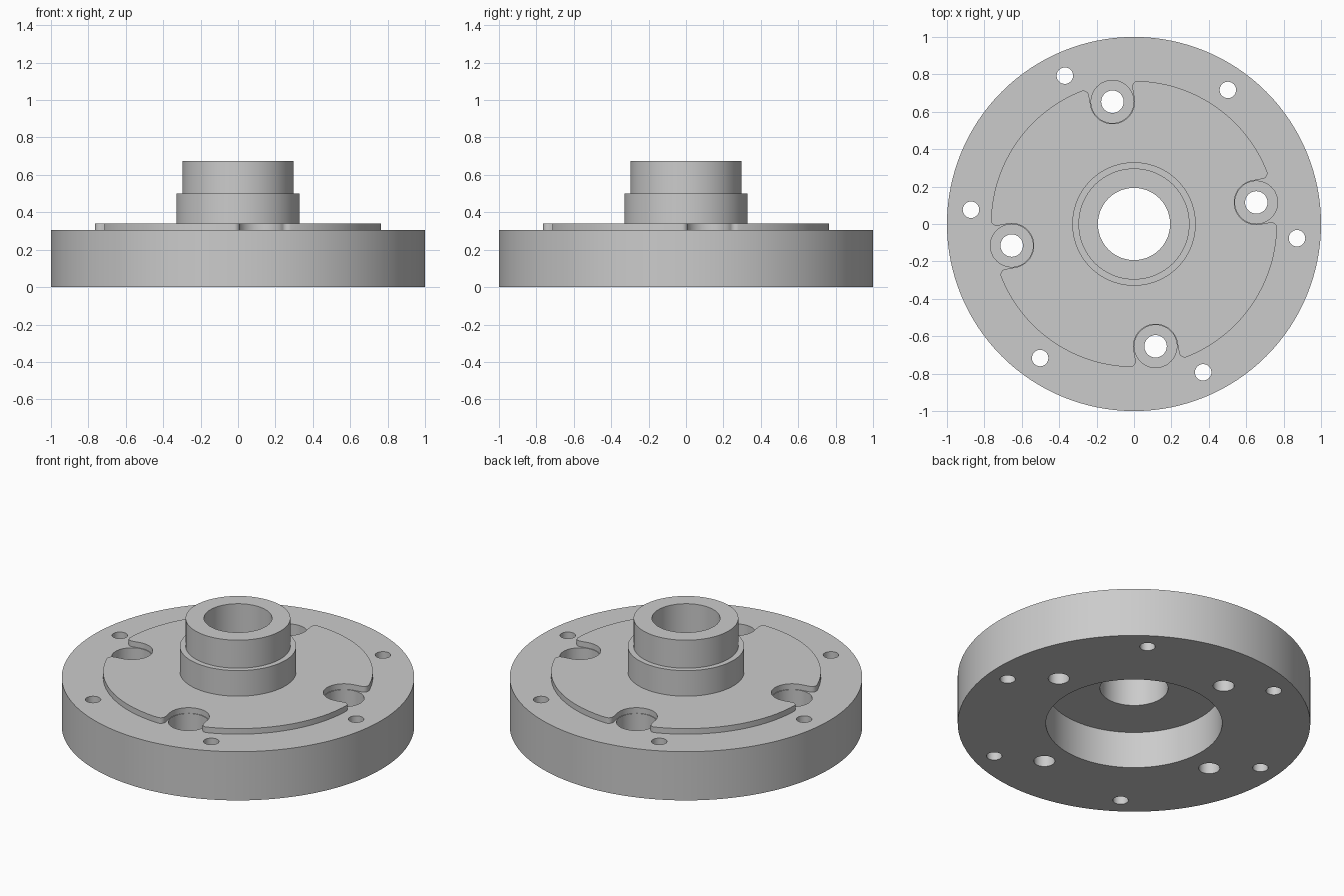
import bpy, bmesh, math
from math import sin, cos, pi, radians

if "Cube" in bpy.data.objects:
    bpy.data.objects.remove(bpy.data.objects["Cube"])


def lathe(bm, profile, x=0, y=0, n=128):
    """Closed solid of revolution from (radius, z) points, bottom to top."""
    rings = [[bm.verts.new((x + r * cos(2 * pi * i / n), y + r * sin(2 * pi * i / n), z))
              for i in range(n)] for r, z in profile]
    for a, b in zip(rings, rings[1:]):
        for i in range(n):
            j = (i + 1) % n
            bm.faces.new((a[i], a[j], b[j], b[i]))
    bm.faces.new(rings[0][::-1])
    bm.faces.new(rings[-1])


def make_object(name, bm):
    bmesh.ops.recalc_face_normals(bm, faces=bm.faces)
    mesh = bpy.data.meshes.new(name)
    bm.to_mesh(mesh)
    bm.free()
    ob = bpy.data.objects.new(name, mesh)
    bpy.context.collection.objects.link(ob)
    return ob


def boolean(target, tool, operation):
    tool.hide_render = True
    mod = target.modifiers.new(operation.title(), 'BOOLEAN')
    mod.operation = operation
    mod.solver = 'EXACT'
    mod.object = tool
    bpy.context.view_layer.objects.active = target
    bpy.ops.object.modifier_apply(modifier=mod.name)
    bpy.data.objects.remove(tool)


BOLT_R, BOLT_A = 0.664, radians(10)   # counterbored bolt circle
PIN_R, PIN_A = 0.875, radians(55)     # small hole circle
PLATE_R, SLOT_W, FILLET = 0.765, 0.118, 0.03

# Disc with stepped hub
bm = bmesh.new()
lathe(bm, [(1, 0), (1, 0.305), (0.33, 0.305), (0.33, 0.5), (0.297, 0.5), (0.297, 0.675)])
flange = make_object("flange", bm)

# Raised plate: one quarter outline = U slot, rounded corners, rim arc
cv = SLOT_W + FILLET
cu = math.sqrt((PLATE_R - FILLET) ** 2 - cv ** 2)
corner = math.atan2(cv, cu)
fillet = [(cu + FILLET * cos(a), cv + FILLET * sin(a))
          for a in (-pi / 2 + (corner + pi / 2) * i / 8 for i in range(9))]
quarter = [(u, -v) for u, v in reversed(fillet)]
quarter += [(BOLT_R + SLOT_W * cos(a), SLOT_W * sin(a))
            for a in (-pi / 2 - pi * i / 24 for i in range(25))]
quarter += fillet
rim = pi / 2 - 2 * corner
quarter += [(PLATE_R * cos(corner + rim * i / 24), PLATE_R * sin(corner + rim * i / 24))
            for i in range(1, 24)]
bm = bmesh.new()
outline = []
for k in range(4):
    t = BOLT_A + k * pi / 2
    outline += [bm.verts.new((u * cos(t) - v * sin(t), u * sin(t) + v * cos(t), 0.27))
                for u, v in quarter]
base = bm.faces.new(outline)
top = bmesh.ops.extrude_face_region(bm, geom=[base], use_keep_orig=True)
bmesh.ops.translate(bm, vec=(0, 0, 0.07),
                    verts=[g for g in top["geom"] if isinstance(g, bmesh.types.BMVert)])
boolean(flange, make_object("raised_plate", bm), 'UNION')

# Bore with underside recess, counterbored bolt holes, small through holes
bm = bmesh.new()
lathe(bm, [(0.5, -0.1), (0.5, 0.23), (0.193, 0.23), (0.193, 0.8)], n=96)
for k in range(4):
    t = BOLT_A + k * pi / 2
    lathe(bm, [(0.06, -0.1), (0.06, 0.17), (0.114, 0.17), (0.114, 0.45)],
          BOLT_R * cos(t), BOLT_R * sin(t), 48)
for k in range(6):
    t = PIN_A + k * pi / 3
    lathe(bm, [(0.044, -0.1), (0.044, 0.45)], PIN_R * cos(t), PIN_R * sin(t), 32)
boolean(flange, make_object("hole_cutters", bm), 'DIFFERENCE')

# Smooth round walls, crisp edges
flange.select_set(True)
bpy.context.view_layer.objects.active = flange
bpy.ops.object.shade_smooth_by_angle(angle=radians(30))
